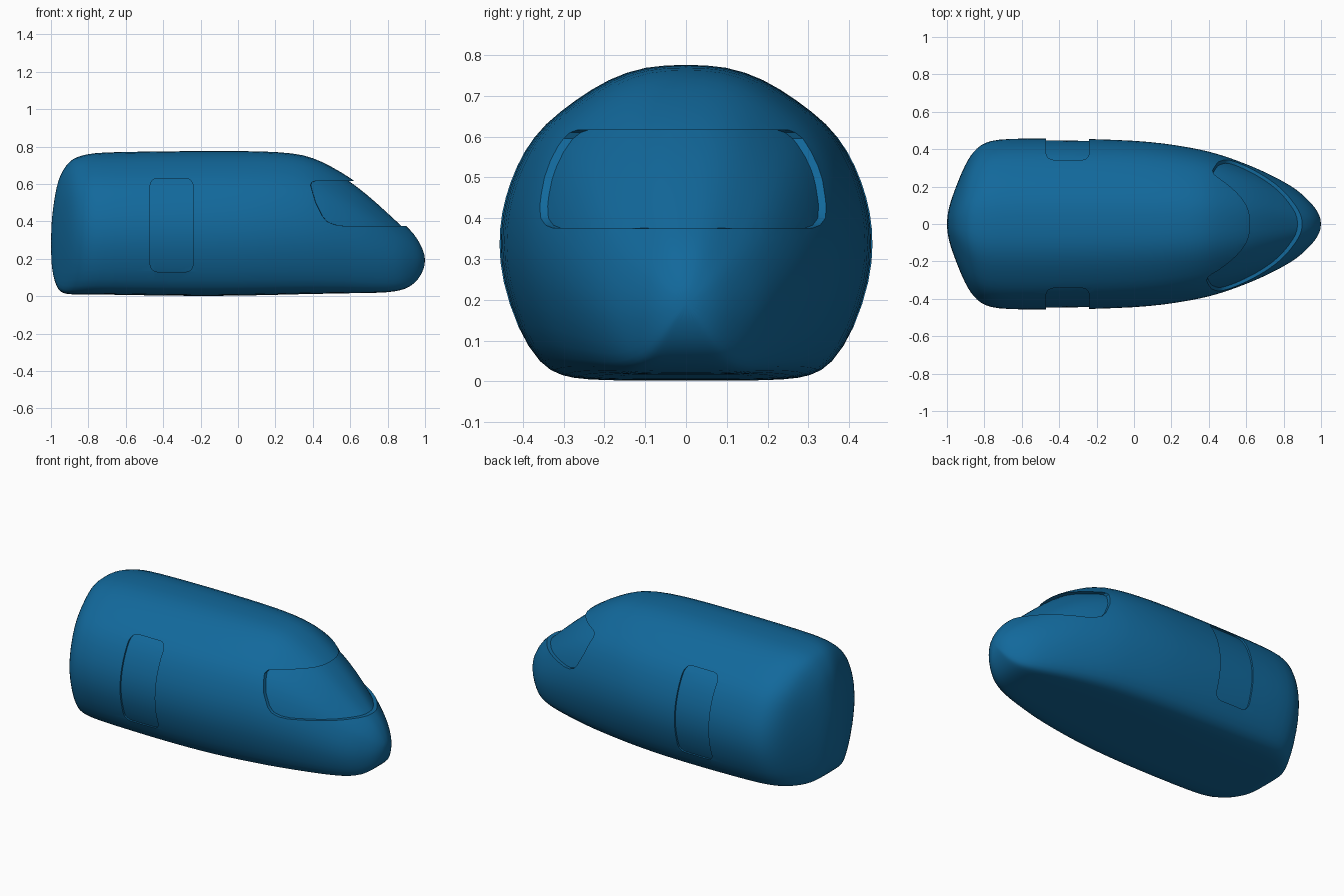
import bpy, bmesh, math

if "Cube" in bpy.data.objects:
    bpy.data.objects.remove(bpy.data.objects["Cube"])

# half cross-section, as fractions of half width and height
SECTION = [(0, 0), (.3, 0), (.54, .003), (.67, .014), (.78, .048), (.9, .16),
           (.985, .32), (1.0, .43), (.987, .53), (.94, .63), (.865, .73),
           (.755, .815), (.59, .89), (.42, .955), (.22, .996), (0, 1)]
# stations: x, half width, bottom z, top z
STATIONS = [
    (-1.0, .03, .2, .36), (-.99, .09, .11, .47), (-.97, .15, .05, .59),
    (-.95, .205, .022, .65), (-.92, .28, .012, .70), (-.89, .342, .01, .73),
    (-.86, .387, .01, .745), (-.82, .425, .01, .757), (-.77, .447, .01, .766),
    (-.68, .459, .008, .771), (-.45, .46, .004, .775), (-.2, .456, .001, .777),
    (0, .448, .003, .777), (.15, .435, .006, .775), (.3, .411, .01, .766),
    (.4, .39, .012, .743), (.5, .36, .014, .694), (.6, .322, .016, .635),
    (.7, .28, .017, .558), (.8, .228, .02, .468), (.87, .185, .03, .402),
    (.92, .14, .05, .357), (.96, .098, .085, .307), (.985, .062, .125, .257),
    (1.0, .02, .17, .215)]


def add_object(name, bm):
    bmesh.ops.recalc_face_normals(bm, faces=bm.faces)
    mesh = bpy.data.meshes.new(name)
    bm.to_mesh(mesh)
    bm.free()
    obj = bpy.data.objects.new(name, mesh)
    bpy.context.collection.objects.link(obj)
    return obj


def hull(name, depth=0.0):
    """Lofted shell, optionally shrunk inwards by depth."""
    ring = SECTION + [(-y, z) for y, z in SECTION[-2:0:-1]]
    bm = bmesh.new()
    loops = [[bm.verts.new((x, y * w, zb + z * (zt - zb))) for y, z in ring]
             for x, w, zb, zt in STATIONS]
    n = len(ring)
    for a, b in zip(loops, loops[1:]):
        for i in range(n):
            j = (i + 1) % n
            bm.faces.new((a[i], a[j], b[j], b[i]))
    bm.faces.new(loops[0])
    bm.faces.new(loops[-1])
    obj = add_object(name, bm)
    sub = obj.modifiers.new("smooth", 'SUBSURF')
    sub.levels = sub.render_levels = 1
    if depth:
        disp = obj.modifiers.new("shrink", 'DISPLACE')
        disp.strength = -depth
        disp.mid_level = 0
    return obj


def prism(name, outline, skew=0.0):
    """Side outline (x, z) extruded across the whole width."""
    bm = bmesh.new()
    ends = [[bm.verts.new((x + skew * (y + .35), y, z)) for x, z in outline]
            for y in (-.7, .7)]
    bm.faces.new(ends[0])
    bm.faces.new(ends[1])
    n = len(outline)
    for i in range(n):
        j = (i + 1) % n
        bm.faces.new((ends[0][i], ends[0][j], ends[1][j], ends[1][i]))
    return add_object(name, bm)


def subtract(obj, other):
    mod = obj.modifiers.new("cut", 'BOOLEAN')
    mod.operation = 'DIFFERENCE'
    mod.solver = 'EXACT'
    mod.object = other


def bake(obj):
    dg = bpy.context.evaluated_depsgraph_get()
    mesh = bpy.data.meshes.new_from_object(obj.evaluated_get(dg))
    obj.modifiers.clear()
    obj.data = mesh


def rounded_rect(x0, x1, z0, z1, r, steps=5):
    pts = []
    for cx, cz, start in ((x1 - r, z1 - r, 0), (x0 + r, z1 - r, 90),
                          (x0 + r, z0 + r, 180), (x1 - r, z0 + r, 270)):
        for k in range(steps):
            a = math.radians(start + 90 * k / (steps - 1))
            pts.append((cx + r * math.cos(a), cz + r * math.sin(a)))
    return pts


# main shell
body = hull("train_body")
bake(body)

# recesses: wraparound windshield and the two side doors
windshield = [(.385, .595), (.392, .61), (.41, .616), (1.2, .616), (1.2, .375),
              (.56, .376), (.515, .383), (.475, .40), (.45, .43), (.415, .50)]
door = rounded_rect(-.47, -.24, .13, .63, .04)
for name, outline, skew, depth in (("windshield_cutter", windshield, .055, .017),
                                   ("door_cutter", door, 0, .01)):
    core = hull("inner_core", depth)
    bake(core)
    cutter = prism(name, outline, skew)
    subtract(cutter, core)
    bake(cutter)
    subtract(body, cutter)
    bake(body)
    for helper in (core, cutter):
        bpy.data.objects.remove(helper)

# blue paint
paint = bpy.data.materials.new("blue_paint")
paint.diffuse_color = (.006, .14, .33, 1)
paint.use_nodes = True
paint.node_tree.nodes["Principled BSDF"].inputs["Base Color"].default_value = paint.diffuse_color
body.data.materials.clear()
body.data.materials.append(paint)

# smooth shading with crisp recess edges
bpy.ops.object.select_all(action='DESELECT')
bpy.context.view_layer.objects.active = body
body.select_set(True)
bpy.ops.object.shade_smooth_by_angle(angle=math.radians(35))
